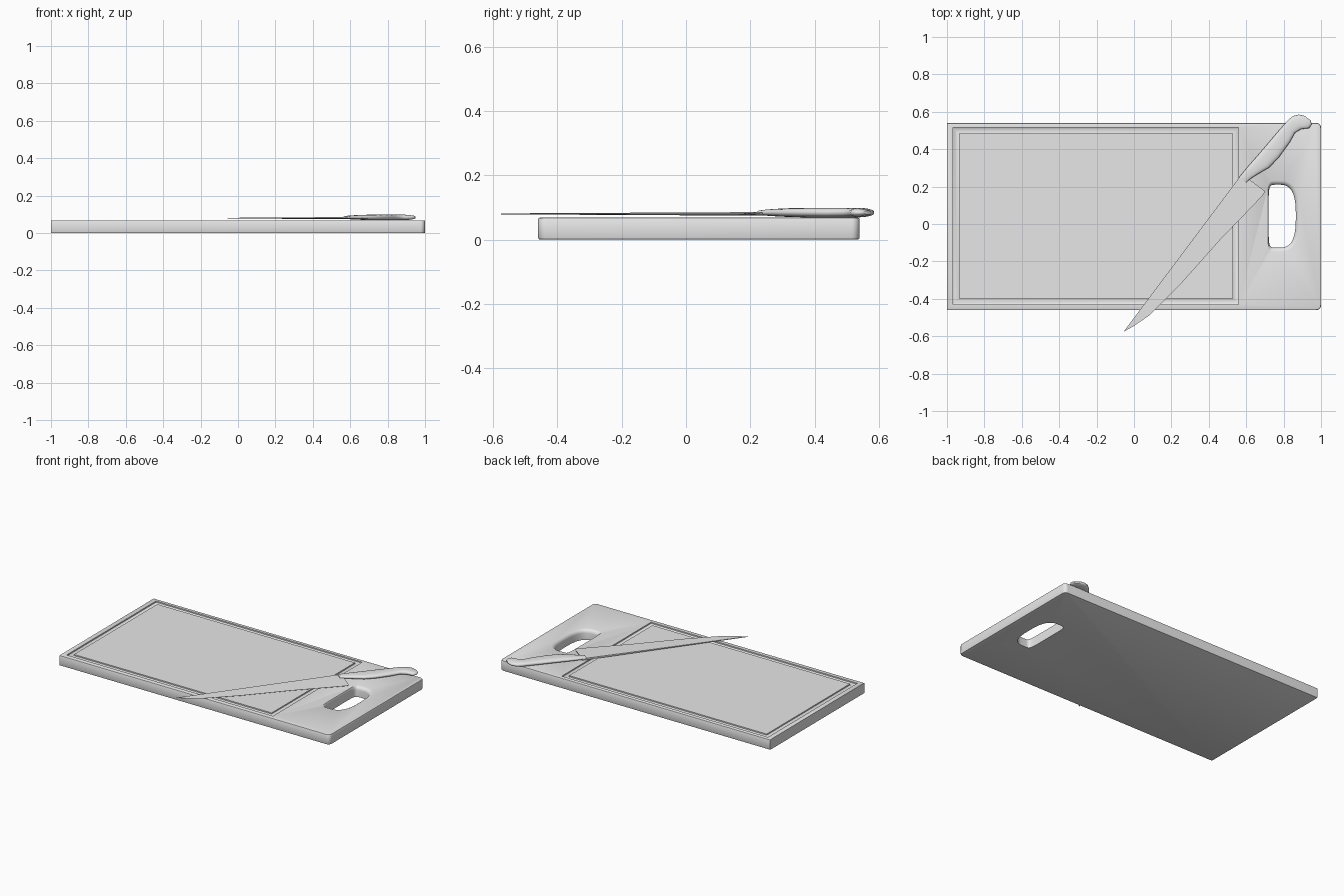
import bpy, bmesh, math
from mathutils import Vector

if "Cube" in bpy.data.objects:
    bpy.data.objects.remove(bpy.data.objects["Cube"])

# one plain material
GREY = (0.8, 0.8, 0.8, 1)
mat = bpy.data.materials.new("light grey")
mat.use_nodes = True
mat.diffuse_color = GREY
mat.node_tree.nodes["Principled BSDF"].inputs["Base Color"].default_value = GREY


def loft(name, rings, closed=False):
    """Skin equal-length rings; cap the ends, or join last to first."""
    bm = bmesh.new()
    loops = [[bm.verts.new(p) for p in ring] for ring in rings]
    n = len(loops[0])
    pairs = list(zip(loops, loops[1:]))
    if closed:
        pairs.append((loops[-1], loops[0]))
    else:
        bm.faces.new(loops[0])
        bm.faces.new(loops[-1])
    for a, b in pairs:
        for i in range(n):
            j = (i + 1) % n
            bm.faces.new((a[i], a[j], b[j], b[i]))
    bmesh.ops.recalc_face_normals(bm, faces=bm.faces)
    mesh = bpy.data.meshes.new(name)
    bm.to_mesh(mesh)
    bm.free()
    mesh.materials.append(mat)
    ob = bpy.data.objects.new(name, mesh)
    bpy.context.collection.objects.link(ob)
    return ob


def activate(ob):
    bpy.ops.object.select_all(action='DESELECT')
    ob.select_set(True)
    bpy.context.view_layer.objects.active = ob


def smooth(ob, degrees=35):
    activate(ob)
    bpy.ops.object.shade_smooth_by_angle(angle=math.radians(degrees))


def cut(ob, cutter):
    activate(ob)
    cutter.hide_render = True
    mod = ob.modifiers.new("cut", 'BOOLEAN')
    mod.operation = 'DIFFERENCE'
    mod.solver = 'EXACT'
    mod.object = cutter
    bpy.ops.object.modifier_apply(modifier=mod.name)
    bpy.data.objects.remove(cutter)


def power(v, n):
    return math.copysign(abs(v) ** (2 / n), v)


# board: square at the left end, rounded corners at the handle end
def board_ring(z, inset):
    x0, x1, y0, y1 = -1, 1 - inset, -0.46 + inset, 0.54 - inset
    r = 0.025
    pts = [(x0, y1, z), (x0, y0, z)]
    for cy, start in ((y0 + r, -90), (y1 - r, 0)):
        for k in range(7):
            a = math.radians(start + 15 * k)
            pts.append((x1 - r + r * math.cos(a), cy + r * math.sin(a), z))
    return pts


TOP = 0.068
board = loft("cutting_board", [board_ring(z, d) for z, d in (
    (0, 0.005), (0.0015, 0.0015), (0.005, 0),
    (TOP - 0.005, 0), (TOP - 0.0015, 0.0015), (TOP, 0.005))])


# juice groove around the cutting area
def groove_ring(z, d):
    x0, x1, y0, y1 = -0.968 + d, 0.56 - d, -0.43 + d, 0.515 - d
    return [(x0, y0, z), (x1, y0, z), (x1, y1, z), (x0, y1, z)]


cut(board, loft("groove_cutter", [groove_ring(z, d) for z, d in (
    (0.08, 0), (0.06, 0), (0.056, 0.008),
    (0.056, 0.022), (0.06, 0.032), (0.08, 0.032))], closed=True))


# grip hole: straight towards the board, bowed outwards, soft upper lip
def hole_ring(z, lip):
    pts = []
    for k in range(64):
        a = 2 * math.pi * (k + 0.5) / 64
        c, s = math.cos(a), math.sin(a)
        n = 2.8 if c > 0 else 7
        w = 0.09 + lip if c > 0 else 0.055 + 0.2 * lip
        pts.append((0.775 + w * power(c, n), 0.042 + (0.168 + lip) * power(s, n), z))
    return pts


cut(board, loft("grip_hole_cutter", [hole_ring(z, d) for z, d in (
    (-0.02, 0), (0.045, 0), (0.054, 0.002), (0.061, 0.007),
    (0.066, 0.015), (0.07, 0.028))]))
smooth(board)

# knife frame: s runs from tip to butt, w from spine to cutting edge
TIP = Vector((-0.055, -0.575, 0))
ALONG = Vector((0.6, 0.8, 0))
ACROSS = Vector((0.8, -0.6, 0))


def knife_point(s, w, z):
    return TIP + ALONG * s + ACROSS * w + Vector((0, 0, z))


# blade: thin wedge, stations of (s, width)
blade_rings = []
for s, w in ((0, 0.001), (0.057, 0.026), (0.154, 0.059), (0.379, 0.091), (0.7, 0.118),
             (0.966, 0.151), (1.03, 0.158), (1.045, 0.157), (1.054, 0.149)):
    t = 0.0015 + 0.004 * min(s, 1)
    blade_rings.append([knife_point(s, 0, 0.08 + t), knife_point(s, w, 0.0806),
                        knife_point(s, w, 0.0794), knife_point(s, 0, 0.08 - t)])
smooth(loft("knife_blade", blade_rings), 25)

# handle: rounded sections of (s, spine side, belly side, half thickness)
handle_rings = []
for s, w0, w1, t in ((1.03, -0.001, 0.046, 0.007), (1.06, 0, 0.052, 0.01),
                     (1.105, 0.002, 0.069, 0.012), (1.168, 0.007, 0.096, 0.014),
                     (1.244, 0.012, 0.105, 0.015), (1.344, 0.018, 0.103, 0.015),
                     (1.4, 0.022, 0.095, 0.015), (1.437, 0.025, 0.111, 0.015),
                     (1.465, 0.033, 0.141, 0.014), (1.49, 0.053, 0.139, 0.011),
                     (1.503, 0.083, 0.122, 0.006)):
    ring = []
    for k in range(20):
        a = 2 * math.pi * k / 20
        ring.append(knife_point(s, (w0 + w1) / 2 + (w1 - w0) / 2 * power(math.cos(a), 2.6),
                                0.084 + t * power(math.sin(a), 2.6)))
    handle_rings.append(ring)
smooth(loft("knife_handle", handle_rings), 50)
